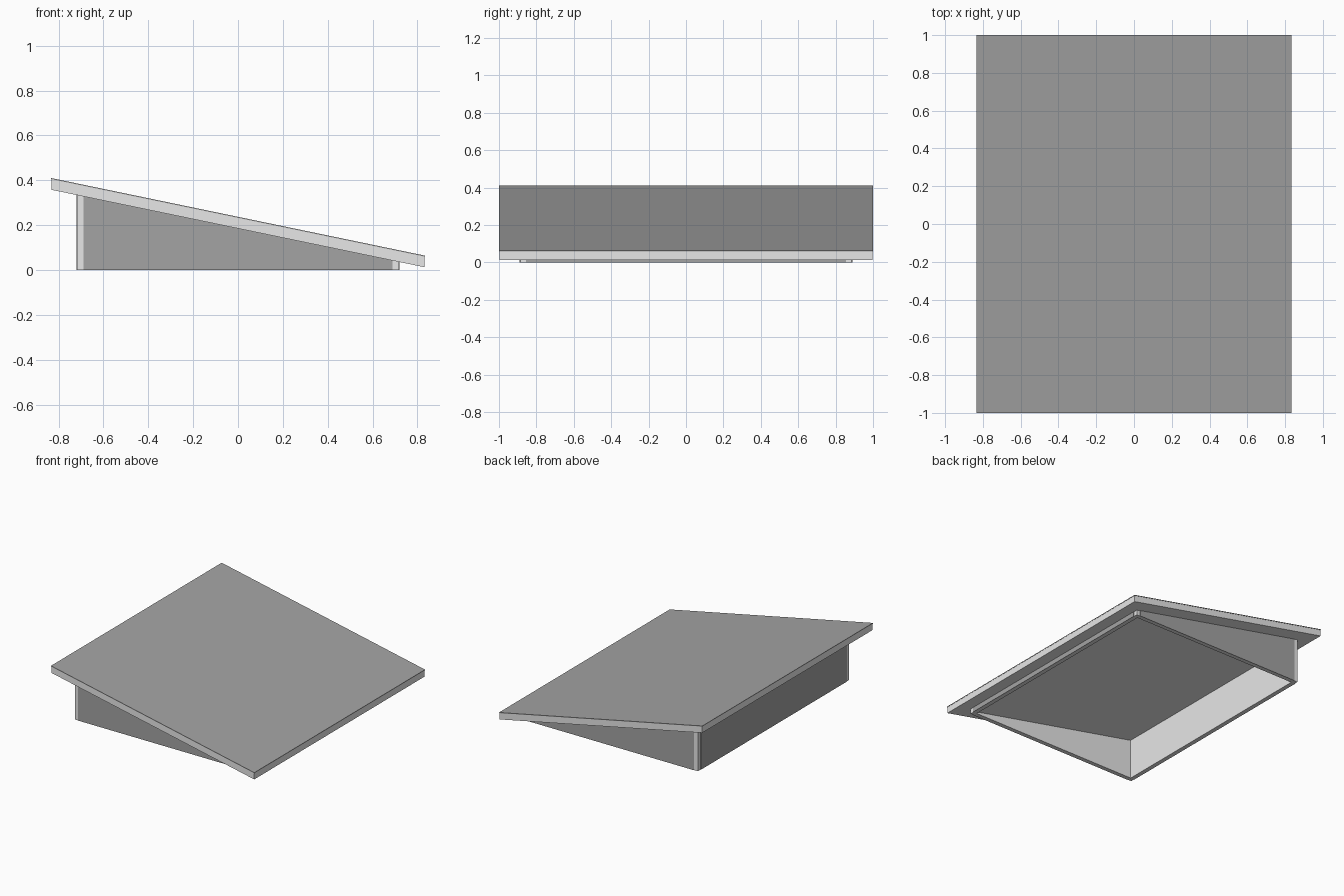
import bpy

if "Cube" in bpy.data.objects:
    bpy.data.objects.remove(bpy.data.objects["Cube"])

# Overall dimensions
RX, RY = 0.834, 1.0               # roof half extents
WX, WY, T = 0.718, 0.886, 0.03    # wall shell half extents and thickness
PLATE = 0.003                     # thickness of outer cladding


def under(x):
    """Height of the sloping roof underside."""
    return 0.185 - 0.2075 * x


def ceiling(x):
    return under(x) - T


def roof_top(x):
    return under(x) + 0.047


def cover_top(x):
    return under(x) + 0.052


def ground(x):
    return 0.0


def material(name, v):
    m = bpy.data.materials.new(name)
    m.diffuse_color = (v, v, v, 1)
    m.use_nodes = True
    m.node_tree.nodes["Principled BSDF"].inputs["Base Color"].default_value = m.diffuse_color
    return m


light = material("light grey", 0.80)
dark = material("mid grey", 0.37)


def prism(x0, x1, y0, y1, low, high):
    """Eight corners between two height functions of x."""
    corners = [(x0, y0), (x1, y0), (x1, y1), (x0, y1)]
    return [(x, y, f(x)) for f in (low, high) for x, y in corners]


SIDES = [(i, (i + 1) % 4, (i + 1) % 4 + 4, i + 4) for i in range(4)]
CAPS = [(3, 2, 1, 0), (4, 5, 6, 7)]


def make(name, verts, faces, mat):
    me = bpy.data.meshes.new(name)
    me.from_pydata(verts, [], faces)
    me.materials.append(mat)
    ob = bpy.data.objects.new(name, me)
    bpy.context.collection.objects.link(ob)


def block(name, mat, *args):
    make(name, prism(*args), SIDES + CAPS, mat)


# Sloping roof slab with a thin dark covering
block("roof_slab", light, -RX + 0.002, RX - 0.002, -RY + 0.002, RY - 0.002, under, roof_top)
block("roof_covering", dark, -RX, RX, -RY, RY, roof_top, cover_top)

# Hollow wedge-shaped base, open at the bottom, with its own ceiling
outer = prism(-WX, WX, -WY, WY, ground, under)
inner = prism(-WX + T, WX - T, -WY + T, WY - T, ground, ceiling)
faces = SIDES + [CAPS[1]]
faces += [tuple(i + 8 for i in reversed(f)) for f in SIDES + [CAPS[1]]]
faces += [(i, i + 8, (i + 1) % 4 + 8, (i + 1) % 4) for i in range(4)]
make("base_shell", outer + inner, faces, light)

# Thin dark cladding between the corners of each wall
for s, gable, side in ((-1, "front_cladding", "high_side_cladding"),
                       (1, "back_cladding", "low_side_cladding")):
    y0, y1 = sorted((s * WY, s * (WY + PLATE)))
    block(gable, dark, -WX + T, WX - T, y0, y1, ground, under)
    x0, x1 = sorted((s * WX, s * (WX + PLATE)))
    block(side, dark, x0, x1, -WY + T, WY - T, ground, under)
